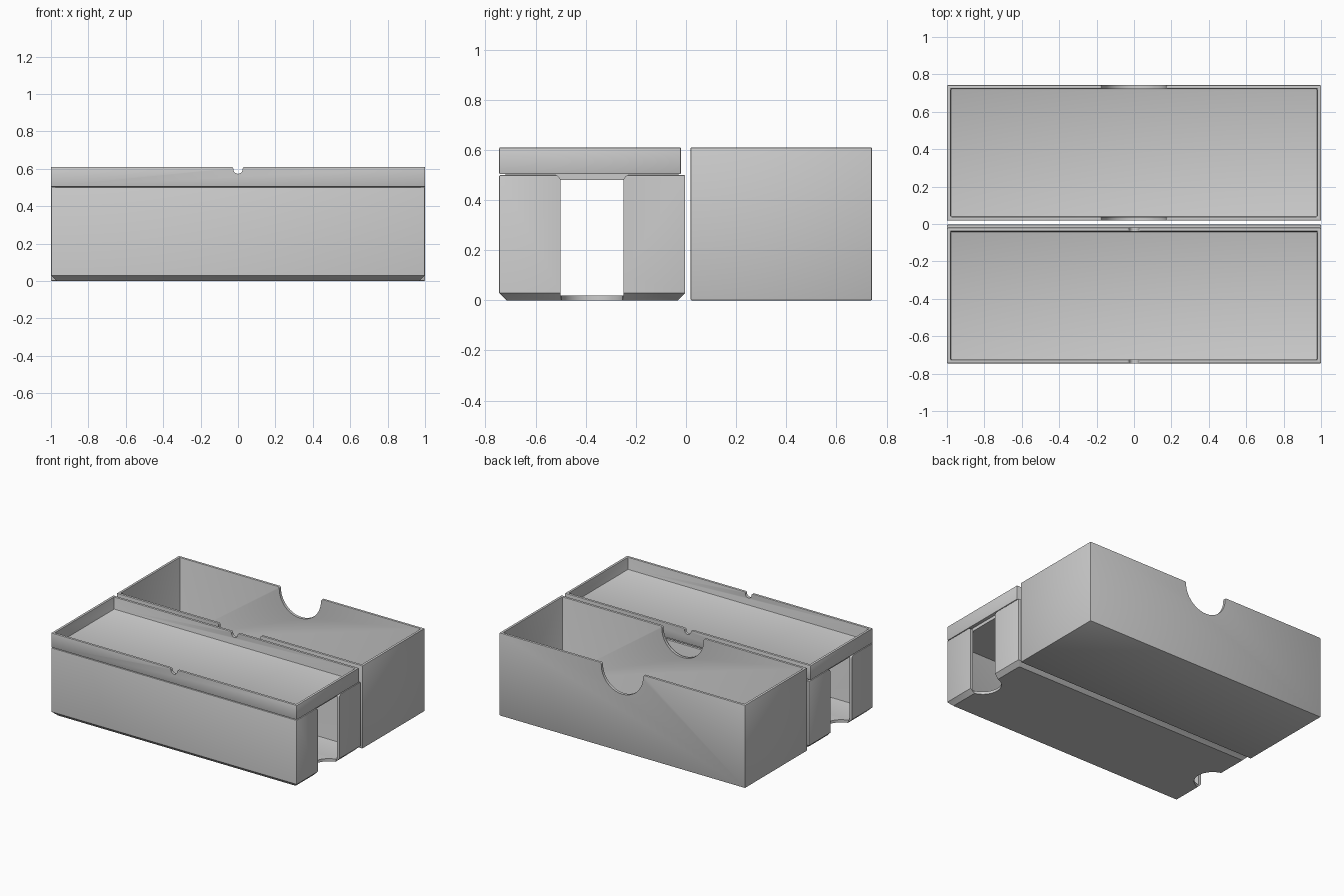
import bpy, bmesh, math

cube = bpy.data.objects.get("Cube")
if cube:
    bpy.data.objects.remove(cube, do_unlink=True)

grey = bpy.data.materials.new("plain grey")
grey.use_nodes = True
grey.diffuse_color = (0.6, 0.6, 0.6, 1)
grey.node_tree.nodes["Principled BSDF"].inputs["Base Color"].default_value = (0.6, 0.6, 0.6, 1)


def to_object(name, bm):
    bmesh.ops.recalc_face_normals(bm, faces=bm.faces)
    mesh = bpy.data.meshes.new(name)
    bm.to_mesh(mesh)
    bm.free()
    mesh.materials.append(grey)
    obj = bpy.data.objects.new(name, mesh)
    bpy.context.collection.objects.link(obj)
    return obj


def box(name, low, high, chamfer=0):
    """Box between two corners, with an optional chamfer round its foot."""
    bm = bmesh.new()
    bmesh.ops.create_cube(bm, size=1)
    for v in bm.verts:
        v.co = [a + (c + 0.5) * (b - a) for a, b, c in zip(low, high, v.co)]
    if chamfer:
        foot = [e for e in bm.edges if all(v.co.z < low[2] + 0.001 for v in e.verts)]
        bmesh.ops.bevel(bm, geom=foot, offset=chamfer, segments=1, affect='EDGES')
    return to_object(name, bm)


def notch_profile(r, fillet, top, depth=0):
    """Finger notch: rounded lips, straight sides of some depth, round or flat bottom."""
    right = [(r + fillet, top + 0.05)]
    for i in range(7):
        a = math.pi / 2 * i / 6
        right.append((r + fillet - fillet * math.sin(a), top - fillet + fillet * math.cos(a)))
    if depth:
        right.append((r, top - depth))
        bottom = []
    else:
        bottom = [(r * math.cos(a), top - fillet - r * math.sin(a))
                  for a in (math.pi * i / 32 for i in range(1, 32))]
    return right + bottom + [(-u, w) for u, w in reversed(right)]


def prism(name, points, place, start, end):
    """Extrude a profile; place(u, w, t) turns profile and travel into a position."""
    bm = bmesh.new()
    a, b = ([bm.verts.new(place(u, w, t)) for u, w in points] for t in (start, end))
    bm.faces.new(a)
    bm.faces.new(b)
    for i in range(len(a)):
        j = (i + 1) % len(a)
        bm.faces.new((a[i], a[j], b[j], b[i]))
    return to_object(name, bm)


def cut(obj, cutter):
    mod = obj.modifiers.new("cut", 'BOOLEAN')
    mod.operation = 'DIFFERENCE'
    mod.solver = 'EXACT'
    mod.object = cutter
    cutter.hide_render = True
    cutter.hide_set(True)


def open_box(name, low, high, floor, wall=0.02, chamfer=0):
    """Hollow open-topped box with softened edges."""
    obj = box(name, low, high, chamfer)
    inner_low = (low[0] + wall, low[1] + wall, floor)
    inner_high = (high[0] - wall, high[1] - wall, high[2] + 0.2)
    cut(obj, box(name + "_hollow_cutter", inner_low, inner_high))
    bevel = obj.modifiers.new("soft edges", 'BEVEL')
    bevel.width = 0.005
    bevel.segments = 2
    bevel.limit_method = 'ANGLE'
    bevel.angle_limit = math.radians(60)
    return obj


def along_y(u, w, t):
    return (u, t, w)


# Deep rear bin with half-round finger notches in both long walls
rear_bin = open_box("rear_bin", (-1, 0.018, 0), (1, 0.742, 0.61), 0.02)
cut(rear_bin, prism("bin_notch_cutter", notch_profile(0.17, 0.015, 0.61), along_y, -0.1, 0.9))

# Front box with chamfered foot and a tall opening in each end
front_box = open_box("front_box", (-1, -0.745, 0), (1, -0.003, 0.5), 0.02, chamfer=0.03)
slot_y = -0.375
for side, sign in (("left", 1), ("right", -1)):
    cut(front_box, prism(side + "_slot_cutter", notch_profile(0.125, 0.025, 0.5, 0.6),
                         lambda u, w, t: (t * sign, slot_y + u, w), 0.975, 1.1))
    # Half-round bite out of the floor
    circle = [(0.125 * math.cos(math.tau * i / 48), 0.125 * math.sin(math.tau * i / 48))
              for i in range(48)]
    cut(front_box, prism(side + "_floor_cutter", circle,
                         lambda u, w, t: (sign + u, slot_y + w, t), -0.1, 0.1))

# Shallow tray lid with small notches, and the lip that drops into the box
tray_lid = open_box("tray_lid", (-1, -0.745, 0.503), (1, -0.02, 0.61), 0.52)
cut(tray_lid, prism("lid_notch_cutter", notch_profile(0.025, 0.012, 0.61), along_y, -0.9, 0.01))
lid_lip = box("lid_lip", (-0.975, -0.72, 0.48), (0.975, -0.03, 0.51))

# Smooth the rounded cuts while keeping edges sharp
bpy.ops.object.select_all(action='DESELECT')
for obj in (rear_bin, front_box, tray_lid):
    bpy.context.view_layer.objects.active = obj
    obj.select_set(True)
    bpy.ops.object.convert(target='MESH')
    bpy.ops.object.shade_smooth_by_angle(angle=math.radians(30))
    obj.select_set(False)
